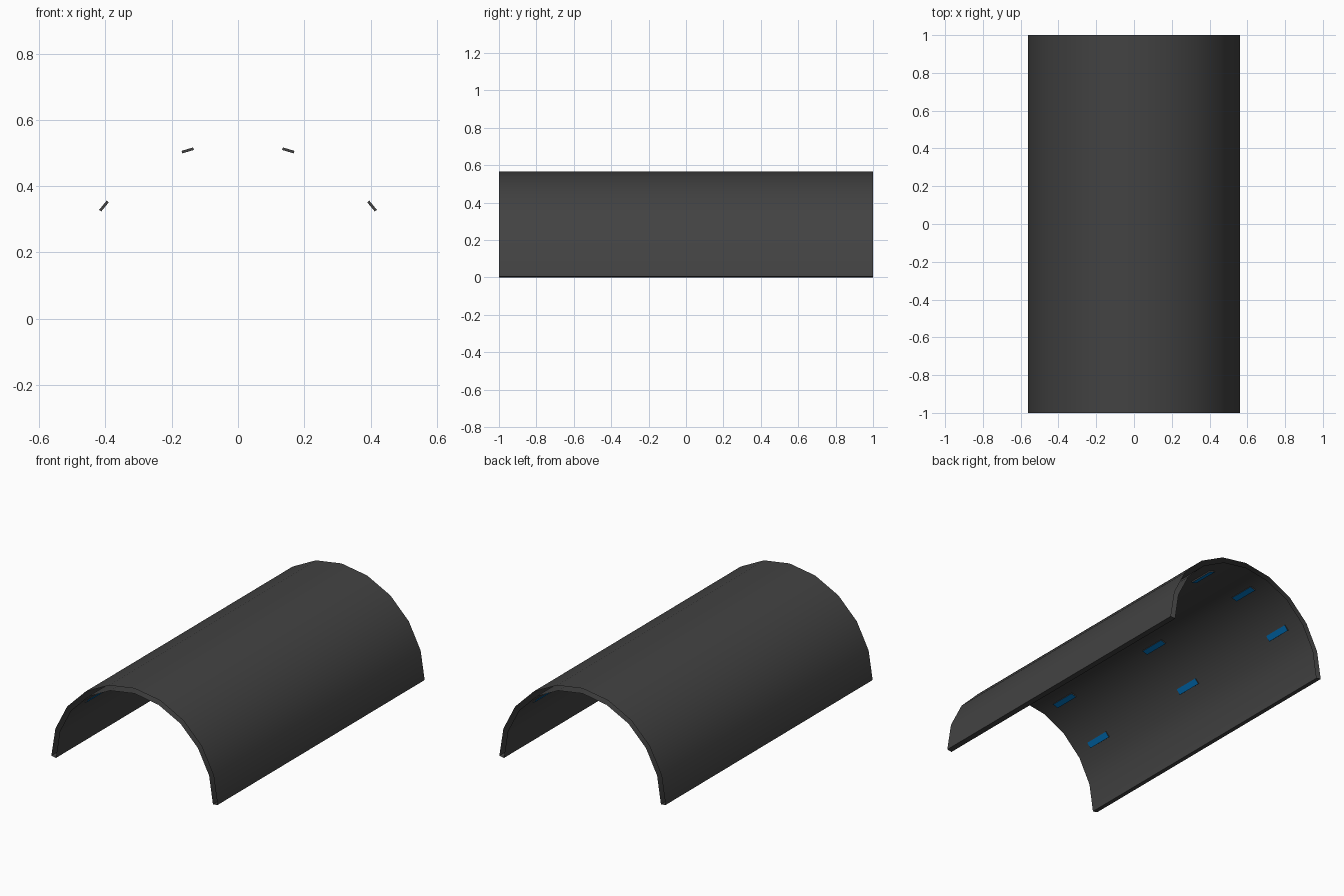
import bpy, bmesh
from math import sin, cos, pi, radians
from mathutils import Vector

if "Cube" in bpy.data.objects:
    bpy.data.objects.remove(bpy.data.objects["Cube"])

SEGMENTS = 10
RADIUS = 0.562      # outer radius
THICK = 0.031       # wall thickness
LIFT = 0.005        # slanted foot: outer edge sits slightly above inner edge
Y = 1.0             # half length


def material(name, color):
    m = bpy.data.materials.new(name)
    m.diffuse_color = color
    m.use_nodes = True
    m.node_tree.nodes["Principled BSDF"].inputs["Base Color"].default_value = m.diffuse_color
    return m


def finish(bm, name, mats):
    bm.normal_update()
    me = bpy.data.meshes.new(name)
    bm.to_mesh(me)
    bm.free()
    ob = bpy.data.objects.new(name, me)
    bpy.context.collection.objects.link(ob)
    for m in mats:
        me.materials.append(m)
    return ob


dark = material("dark_grey", (0.055, 0.055, 0.055, 1))
blue = material("light_blue", (0.0, 0.15, 0.45, 1))

# Closed wall profile: outer arc, then inner arc back; ends of the tunnel stay open
outer, inner = [], []
for i in range(SEGMENTS + 1):
    a = pi * i / SEGMENTS
    outer.append((RADIUS * cos(a), RADIUS * sin(a) + LIFT))
    r = RADIUS - THICK
    z = 0.0 if i in (0, SEGMENTS) else r * sin(a) + LIFT
    inner.append((r * cos(a), z))
profile = outer + inner[::-1]

bm = bmesh.new()
front = [bm.verts.new((x, -Y, z)) for x, z in profile]
back = [bm.verts.new((x, Y, z)) for x, z in profile]
n = len(profile)
for i in range(n):
    j = (i + 1) % n
    bm.faces.new((front[i], front[j], back[j], back[i]))
shell = finish(bm, "tunnel_shell", [dark])
bpy.context.view_layer.objects.active = shell
shell.select_set(True)
bpy.ops.object.shade_smooth_by_angle(angle=radians(30))
shell.select_set(False)


# Slim light strip set against the inner wall, glowing face toward the axis
def ceiling_light(name, angle, y, radius=0.525, size=(0.036, 0.165, 0.008)):
    bm = bmesh.new()
    bmesh.ops.create_cube(bm, size=1)
    bmesh.ops.scale(bm, vec=size, verts=bm.verts)
    bm.normal_update()
    for f in bm.faces:
        f.material_index = 1 if f.normal.z < -0.5 else 0
    ob = finish(bm, name, [dark, blue])
    ob.location = Vector((radius * cos(angle), y, radius * sin(angle) + LIFT))
    ob.rotation_euler = (0, pi / 2 - angle, 0)


for row, deg in enumerate((39.6, 73.2, 106.8, 140.4)):
    for col, y in enumerate((-0.8, 0.0, 0.8)):
        ceiling_light(f"ceiling_light_{row}_{col}", radians(deg), y)
